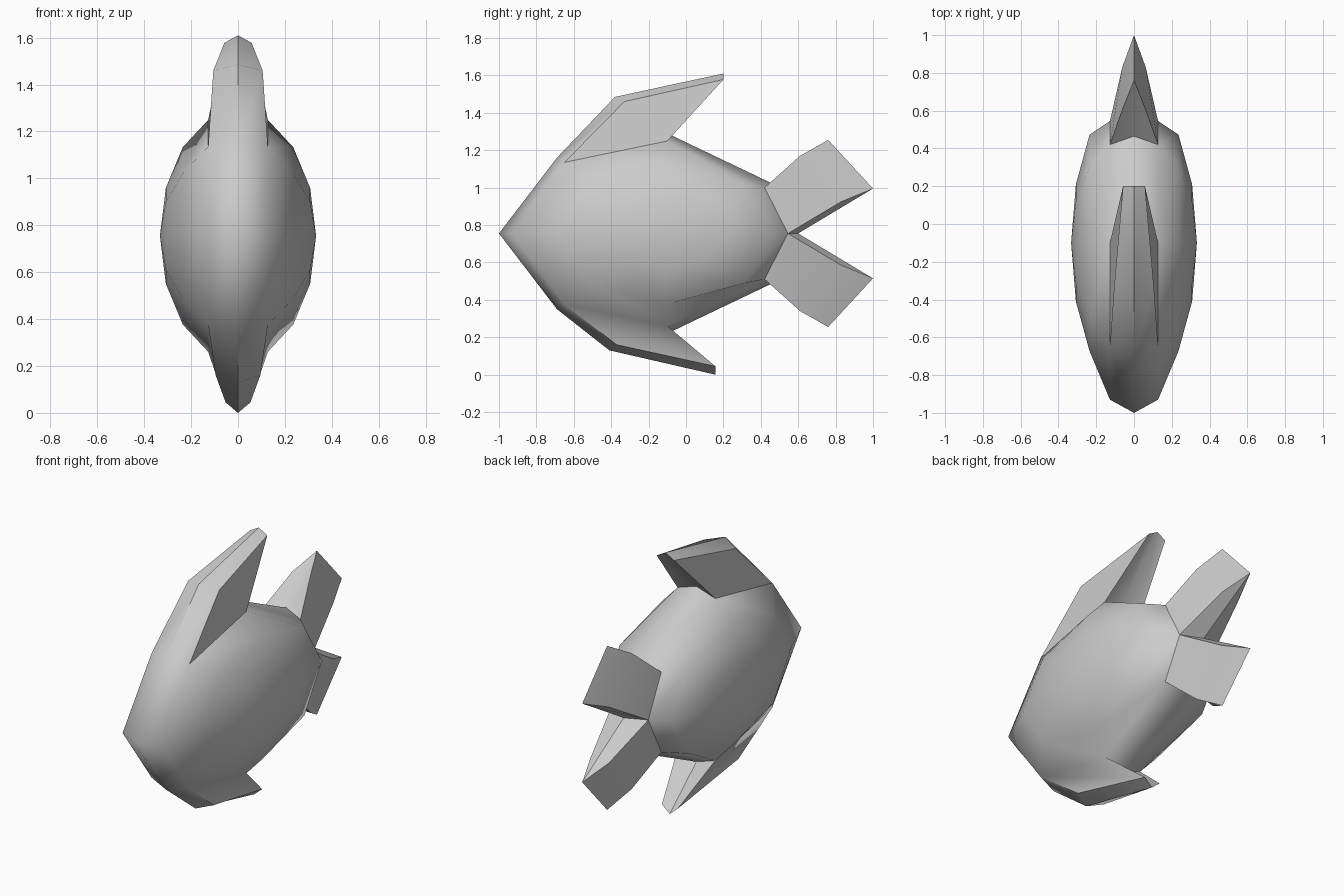
import bpy, bmesh, math
from mathutils import Matrix, Vector

if "Cube" in bpy.data.objects:
    bpy.data.objects.remove(bpy.data.objects["Cube"])

CY, CZ = -0.1, 0.755
RX, RY, RZ = 0.333, 0.81, 0.535

bm = bmesh.new()

# Body: squashed eight-sided sphere with its poles on the sides
bmesh.ops.create_uvsphere(bm, u_segments=8, v_segments=8, radius=1.0,
                          matrix=Matrix.Rotation(math.pi / 2, 4, 'Y'))
for v in bm.verts:
    v.co = Vector((v.co.x * RX, CY + v.co.y * RY, CZ + v.co.z * RZ))


def find(ring, octant):
    """Vertex on a ring (-1, 0, 1 around the middle) at a multiple of 45 degrees."""
    a, t = math.radians(22.5 * ring), math.radians(45 * octant)
    p = Vector((RX * math.sin(a), CY + RY * math.cos(a) * math.cos(t),
                CZ + RZ * math.cos(a) * math.sin(t)))
    return min(bm.verts, key=lambda v: (v.co - p).length)


grid = {(r, o): find(r, o) for r in (-1, 0, 1) for o in range(8)}


def place(octant, middle, side):
    """Move the three middle vertices at one octant to (y, z) points."""
    for r in (-1, 0, 1):
        v = grid[r, octant]
        v.co.y, v.co.z = side if r else middle


# Pull the nose out and flatten the tail root
place(4, (-1.0, CZ), (-0.93, CZ))
place(0, (0.60, CZ), (0.545, CZ))
for o, m, s in ((3, (-0.69, 1.16), (-0.65, 1.135)),
                (1, (0.465, 1.02), (0.42, 1.0))):
    place(o, m, s)
    place(8 - o, (m[0], 2 * CZ - m[1]), (s[0], 2 * CZ - s[1]))

fin_faces = set()


def fin(octants, tips):
    """Extrude the two middle body faces between two octants.
    tips: for each octant (middle y, middle z, side x, side y, side z)."""
    base = [[grid[r, o] for r in (-1, 0, 1)] for o in octants]
    outer = []
    for my, mz, sx, sy, sz in tips:
        outer.append([bm.verts.new(p) for p in
                      ((-sx, sy, sz), (0, my, mz), (sx, sy, sz))])
    for i in (0, 1):
        bm.faces.remove(bm.faces.get((base[0][i], base[0][i + 1],
                                      base[1][i + 1], base[1][i])))
        quads = [(outer[0][i], outer[0][i + 1], outer[1][i + 1], outer[1][i])]
        for j in (0, 1):
            quads.append((base[j][i], base[j][i + 1], outer[j][i + 1], outer[j][i]))
        quads.append((base[0][2 * i], base[1][2 * i], outer[1][2 * i], outer[0][2 * i]))
        for q in quads:
            fin_faces.add(bm.faces.new(q))


# Back fin and belly fin
fin((3, 2), ((-0.38, 1.485, 0.105, -0.33, 1.46), (0.2, 1.61, 0.058, 0.2, 1.578)))
fin((5, 6), ((-0.41, 0.13, 0.095, -0.37, 0.16), (0.157, 0.0, 0.053, 0.157, 0.045)))

# Forked tail, upper and lower lobes
lobe = ((0.76, 1.255, 0.06, 0.61, 1.17), (1.0, 0.995, 0.062, 0.83, 0.925))
fin((1, 0), lobe)
fin((7, 0), [(my, 2 * CZ - mz, sx, sy, 2 * CZ - sz) for my, mz, sx, sy, sz in lobe])

# Smooth body, crisp fin edges
bmesh.ops.recalc_face_normals(bm, faces=bm.faces[:])
bm.normal_update()
for f in bm.faces:
    f.smooth = True
for e in bm.edges:
    if any(f in fin_faces for f in e.link_faces):
        e.smooth = e.calc_face_angle(math.pi) < math.radians(32)

mesh = bpy.data.meshes.new("fish_body")
bm.to_mesh(mesh)
bm.free()
bpy.context.collection.objects.link(bpy.data.objects.new("fish_body", mesh))
